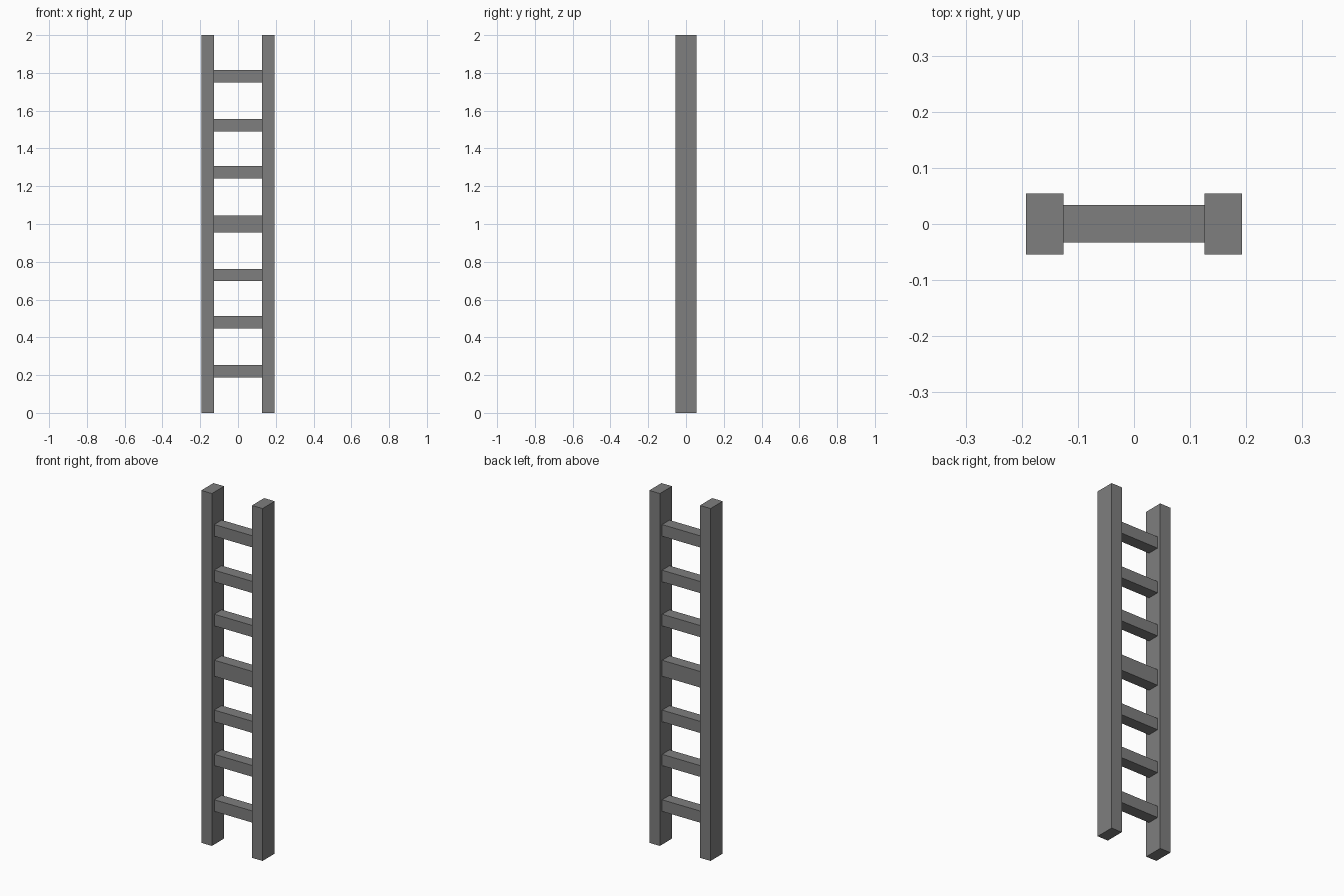
import bpy

if "Cube" in bpy.data.objects:
    bpy.data.objects.remove(bpy.data.objects["Cube"])

# Dark grey for the whole ladder
dark = bpy.data.materials.new("dark_grey")
dark.diffuse_color = (0.21, 0.21, 0.21, 1)
dark.use_nodes = True
dark.node_tree.nodes["Principled BSDF"].inputs["Base Color"].default_value = dark.diffuse_color


def box(name, x, y, z):
    """Axis-aligned box from (min, max) ranges."""
    bpy.ops.mesh.primitive_cube_add(size=1, location=[(a + b) / 2 for a, b in (x, y, z)])
    ob = bpy.context.object
    ob.name = name
    ob.scale = [b - a for a, b in (x, y, z)]
    bpy.ops.object.transform_apply(location=False, rotation=False, scale=True)
    ob.data.materials.append(dark)
    return ob


INNER, OUTER = 0.126, 0.1925

# Two upright side rails
box("left_rail", (-OUTER, -INNER), (-0.0545, 0.0545), (0, 2))
box("right_rail", (INNER, OUTER), (-0.0545, 0.0545), (0, 2))

# Rungs as (bottom, top); the middle one is thicker
rungs = [(0.188, 0.254), (0.448, 0.512), (0.697, 0.763), (0.955, 1.046),
         (1.241, 1.307), (1.491, 1.557), (1.750, 1.816)]
for i, z in enumerate(rungs, 1):
    box(f"rung_{i}", (-INNER, INNER), (-0.033, 0.034), z)
